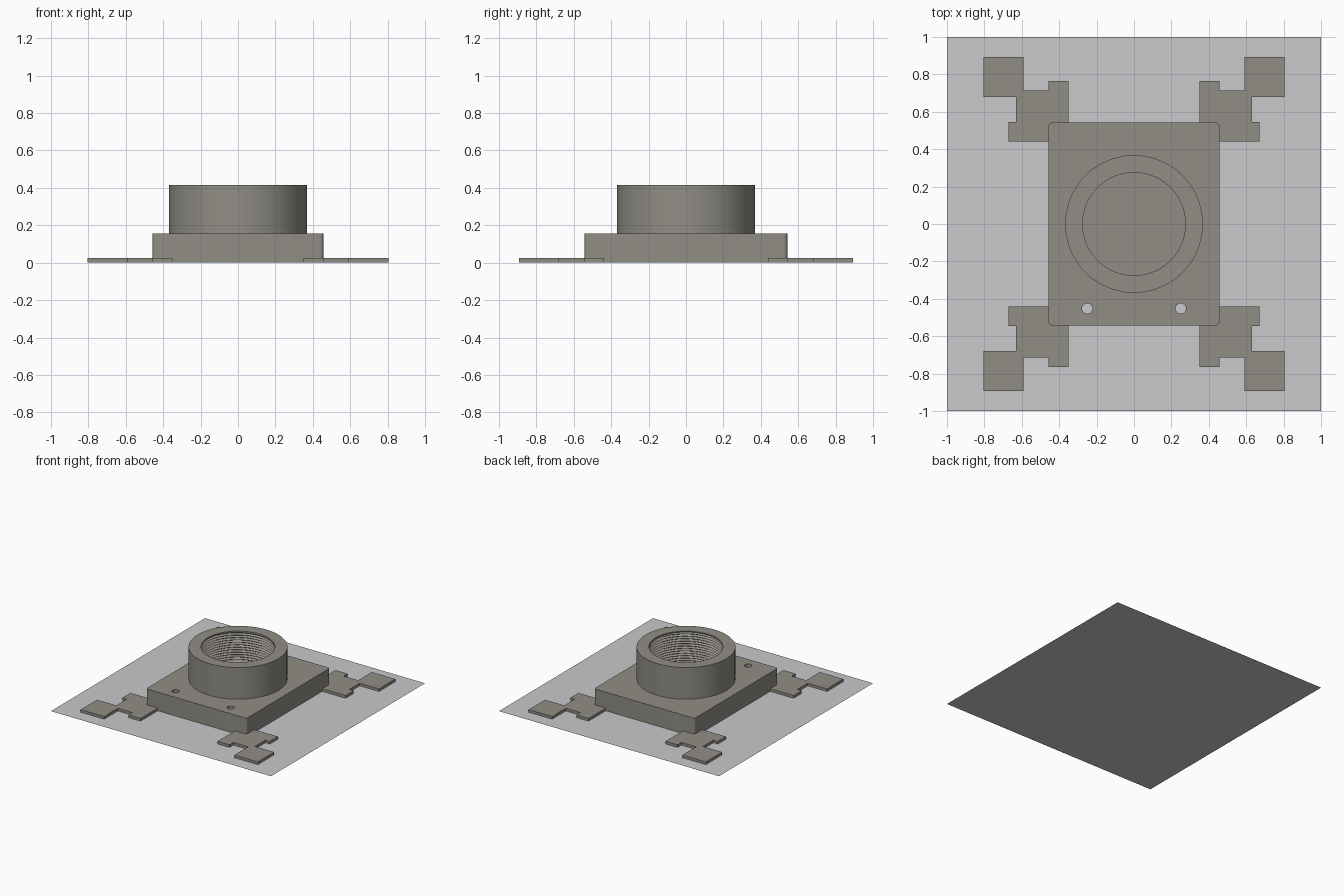
import bpy, bmesh
from math import cos, sin, pi

cube = bpy.data.objects.get("Cube")
if cube:
    bpy.data.objects.remove(cube, do_unlink=True)


def material(name, rgb):
    mat = bpy.data.materials.new(name)
    mat.use_nodes = True
    mat.diffuse_color = (*rgb, 1)
    mat.node_tree.nodes["Principled BSDF"].inputs["Base Color"].default_value = (*rgb, 1)
    return mat


plastic = material("warm grey plastic", (0.28, 0.27, 0.235))
sheet_grey = material("light grey sheet", (0.58, 0.585, 0.60))


def finish(name, bm, mat, smooth=False):
    mesh = bpy.data.meshes.new(name)
    bm.to_mesh(mesh)
    bm.free()
    mesh.materials.append(mat)
    obj = bpy.data.objects.new(name, mesh)
    bpy.context.collection.objects.link(obj)
    if smooth:
        bpy.ops.object.select_all(action="DESELECT")
        obj.select_set(True)
        bpy.context.view_layer.objects.active = obj
        bpy.ops.object.shade_smooth_by_angle(angle=pi / 6)
    return obj


def arc(cx, cy, r, start, sweep, steps):
    return [(cx + r * cos(start + sweep * i / steps),
             cy + r * sin(start + sweep * i / steps)) for i in range(steps)]


def prism(name, loops, bottom, top, mat, smooth=False):
    """Extrude an outline; any further loops become through holes."""
    bm = bmesh.new()
    edges = []
    for loop in loops:
        verts = [bm.verts.new((x, y, bottom)) for x, y in loop]
        edges += [bm.edges.new((verts[i - 1], verts[i])) for i in range(len(verts))]
    bmesh.ops.triangle_fill(bm, edges=edges, use_beauty=True)
    grown = bmesh.ops.extrude_face_region(bm, geom=bm.faces[:], use_keep_orig=True)
    moved = [v for v in grown["geom"] if isinstance(v, bmesh.types.BMVert)]
    bmesh.ops.translate(bm, verts=moved, vec=(0, 0, top - bottom))
    bmesh.ops.recalc_face_normals(bm, faces=bm.faces[:])
    return finish(name, bm, mat, smooth)


# Ground sheet
bm = bmesh.new()
bmesh.ops.create_grid(bm, x_segments=1, y_segments=1, size=1)
finish("ground_sheet", bm, sheet_grey)

# Base block with rounded corners and two screw holes
LIFT = 0.002
W, D, R = 0.457, 0.542, 0.02
outline = []
for k, (sx, sy) in enumerate([(1, 1), (-1, 1), (-1, -1), (1, -1)]):
    cx, cy = sx * (W - R), sy * (D - R)
    outline += arc(cx, cy, R, k * pi / 2, pi / 2, 6)
    outline.append((cx + R * cos((k + 1) * pi / 2), cy + R * sin((k + 1) * pi / 2)))
holes = [arc(s * 0.25, -0.452, 0.028, 0, 2 * pi, 24) for s in (-1, 1)]
BASE_TOP = 0.155
prism("base_block", [outline] + holes, LIFT, BASE_TOP, plastic, smooth=True)

# Four thin stepped corner feet
foot = [(0.35, 0.44), (0.35, 0.765), (0.458, 0.765), (0.458, 0.715),
        (0.592, 0.715), (0.592, 0.893), (0.805, 0.893), (0.805, 0.68),
        (0.63, 0.68), (0.63, 0.545), (0.67, 0.545), (0.67, 0.44)]
for side, sx in (("left", 1), ("right", -1)):
    for end, sy in (("front", -1), ("back", 1)):
        prism(f"{end}_{side}_foot", [[(sx * x, sy * y) for x, y in foot]],
              LIFT, 0.024, plastic)

# Collar: smooth outer wall, flat rim
SIDES, OUTER, BORE, TOP = 96, 0.368, 0.275, 0.415
FLOOR = BASE_TOP + 0.001


def ring(bm, r, z):
    return [bm.verts.new((*p, z)) for p in arc(0, 0, r, 0, 2 * pi, SIDES)]


def bridge(bm, a, b):
    for i in range(SIDES):
        bm.faces.new((a[i - 1], a[i], b[i], b[i - 1]))


bm = bmesh.new()
foot_ring, rim = ring(bm, OUTER, BASE_TOP - 0.01), ring(bm, OUTER, TOP)
lip, lead = ring(bm, BORE, TOP), ring(bm, BORE, TOP - 0.008)
bridge(bm, foot_ring, rim)
bridge(bm, rim, lip)
bridge(bm, lip, lead)
finish("lens_collar", bm, plastic, smooth=True)

# Internal screw thread: triangular groove climbing one pitch per turn
PITCH, DEPTH = 0.02, 0.016
THREAD_TOP = TOP - 0.008
turns = int((THREAD_TOP - FLOOR) / PITCH) + 2
bm = bmesh.new()
columns = []
for i in range(SIDES + 1):
    t = i / SIDES
    column = []
    for k in range(2 * turns + 1):
        z = min(max(FLOOR + PITCH * (k / 2 - 1 + t), FLOOR), THREAD_TOP)
        phase = ((z - FLOOR) / PITCH - t) % 1
        r = BORE + DEPTH * (1 - abs(2 * phase - 1))
        if z >= THREAD_TOP:
            r = BORE
        column.append(bm.verts.new((r * cos(2 * pi * t), r * sin(2 * pi * t), z)))
    columns.append(column)
for a, b in zip(columns, columns[1:]):
    for k in range(2 * turns):
        bm.faces.new((a[k], a[k + 1], b[k + 1], b[k]))
bmesh.ops.remove_doubles(bm, verts=bm.verts[:], dist=0.00005)
finish("collar_thread", bm, plastic)

# Floor of the bore
bm = bmesh.new()
bmesh.ops.create_circle(bm, cap_ends=True, segments=SIDES, radius=BORE + DEPTH)
bmesh.ops.translate(bm, verts=bm.verts[:], vec=(0, 0, FLOOR))
finish("bore_floor", bm, plastic)
